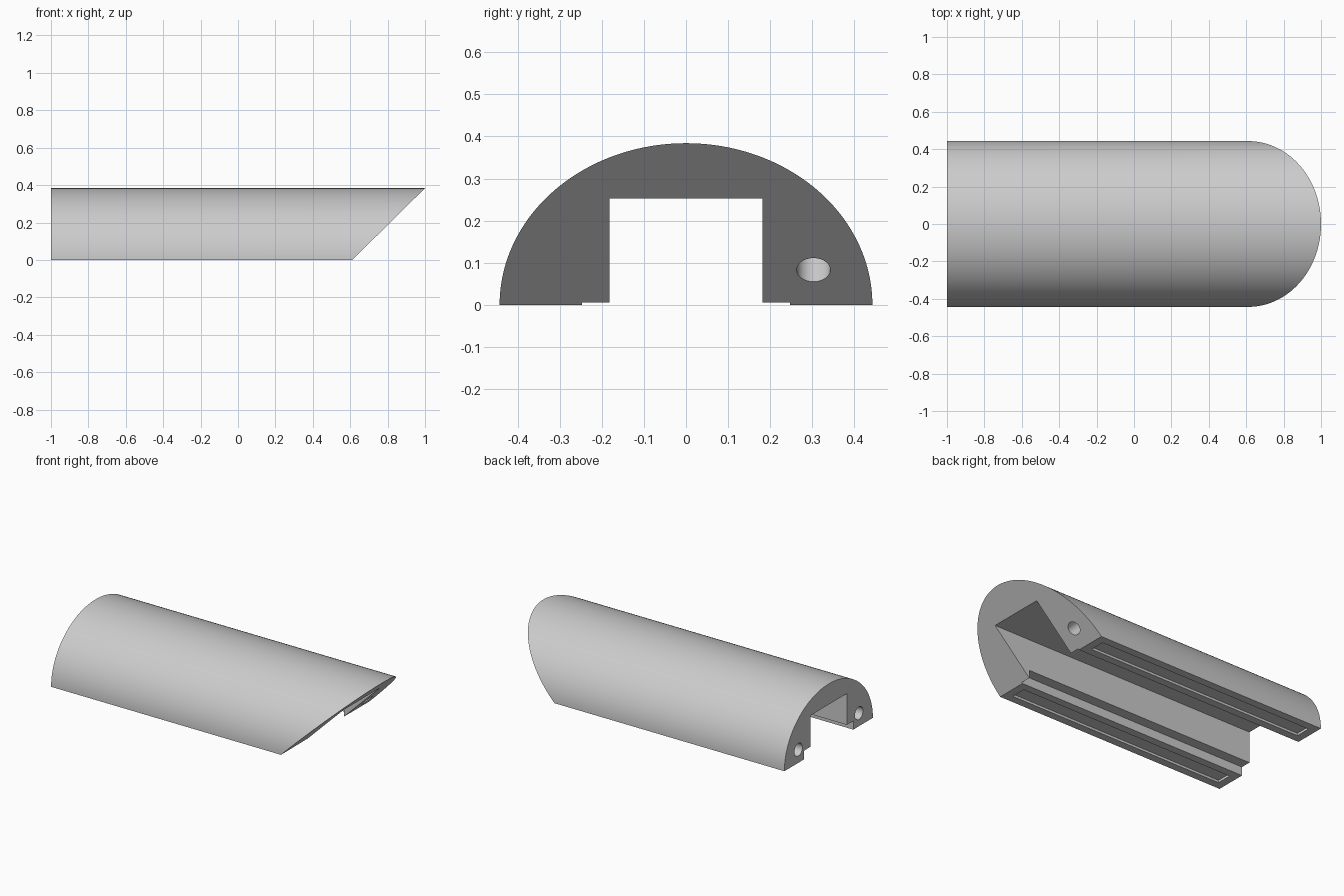
import bpy, bmesh
from math import sin, cos, pi
from mathutils import Vector

cube = bpy.data.objects.get("Cube")
if cube:
    bpy.data.objects.remove(cube, do_unlink=True)

HALF_W, HEIGHT = 0.443, 0.384
CHANNEL_W, CHANNEL_H = 0.182, 0.253
TOE = 0.611                      # where the mitre meets the ground
SLOPE = (1 - TOE) / HEIGHT
SEGMENTS = 96

grey = bpy.data.materials.new("light_grey")
grey.use_nodes = True
colour = (0.6, 0.6, 0.6, 1)
grey.diffuse_color = colour
grey.node_tree.nodes["Principled BSDF"].inputs["Base Color"].default_value = colour


def make_object(name, bm):
    bmesh.ops.recalc_face_normals(bm, faces=bm.faces)
    mesh = bpy.data.meshes.new(name)
    bm.to_mesh(mesh)
    bm.free()
    mesh.materials.append(grey)
    obj = bpy.data.objects.new(name, mesh)
    bpy.context.collection.objects.link(obj)
    return obj


def box(name, low, high):
    bm = bmesh.new()
    bmesh.ops.create_cube(bm, size=1)
    low, high = Vector(low), Vector(high)
    for v in bm.verts:
        v.co = (low + high) / 2 + v.co * (high - low)
    return make_object(name, bm)


def drill(name, centre, direction, depth, radius=0.04):
    bm = bmesh.new()
    bmesh.ops.create_cone(bm, cap_ends=True, segments=40, radius1=radius,
                          radius2=radius, depth=depth * 2)
    turn = Vector(direction).to_track_quat('Z', 'Y')
    for v in bm.verts:
        v.co = turn @ v.co + Vector(centre)
    return make_object(name, bm)


# Half-elliptical body with a square channel, extruded and mitred at one end
outline = [(HALF_W * cos(pi * i / SEGMENTS), HEIGHT * sin(pi * i / SEGMENTS))
           for i in range(SEGMENTS + 1)]
outline += [(-CHANNEL_W, 0), (-CHANNEL_W, CHANNEL_H),
            (CHANNEL_W, CHANNEL_H), (CHANNEL_W, 0)]
bm = bmesh.new()
square_end = bm.faces.new([bm.verts.new((-1, y, z)) for y, z in outline])
extruded = bmesh.ops.extrude_face_region(bm, geom=[square_end], use_keep_orig=True)
for v in extruded["geom"]:
    if isinstance(v, bmesh.types.BMVert):
        v.co.x = TOE + v.co.z * SLOPE
body = make_object("half_round_body", bm)

# Rebate along the inner lower edges, stopping at the mitre
cutters = [box("rebate_cutter", (-1.1, -0.247, -0.1), (0.616, 0.247, 0.055))]

# Shallow foot recesses and blind peg holes, one set per leg
for side, sign in (("left", 1), ("right", -1)):
    y1, y2 = sorted((sign * 0.297, sign * 0.393))
    cutters.append(box(side + "_recess_cutter", (-0.95, y1, -0.1), (0.56, y2, 0.015)))
    y, z = sign * 0.303, 0.083
    cutters.append(drill(side + "_end_hole_cutter", (-1, y, z), (1, 0, 0), 0.15))
    cutters.append(drill(side + "_mitre_hole_cutter", (TOE + z * SLOPE, y, z),
                         (-1, 0, SLOPE), 0.14))

for cutter in cutters:
    cutter.hide_render = True
    cutter.hide_set(True)
    cut = body.modifiers.new(cutter.name, 'BOOLEAN')
    cut.operation = 'DIFFERENCE'
    cut.solver = 'EXACT'
    cut.object = cutter

# Bake the cuts, drop the cutters and smooth the curved surfaces
bpy.context.view_layer.update()
baked = bpy.data.meshes.new_from_object(
    body.evaluated_get(bpy.context.evaluated_depsgraph_get()))
body.modifiers.clear()
body.data = baked
for cutter in cutters:
    bpy.data.objects.remove(cutter, do_unlink=True)

bpy.ops.object.select_all(action='DESELECT')
body.select_set(True)
bpy.context.view_layer.objects.active = body
bpy.ops.object.shade_smooth_by_angle(angle=pi / 6)
